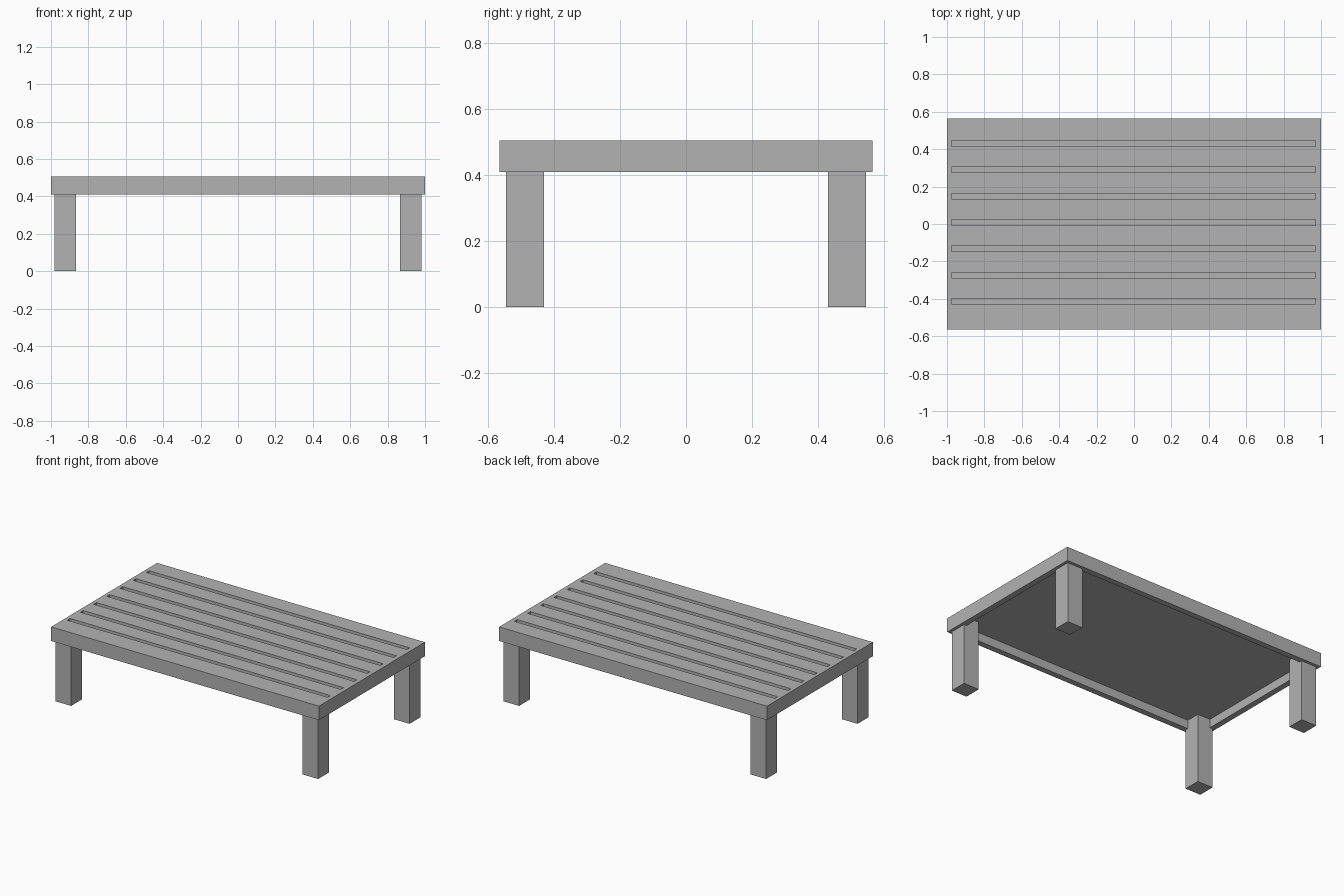
import bpy
import bmesh
from mathutils import Matrix, Vector

if "Cube" in bpy.data.objects:
    bpy.data.objects.remove(bpy.data.objects["Cube"])

wood = bpy.data.materials.new("grey")
wood.diffuse_color = (0.45, 0.45, 0.45, 1)
wood.use_nodes = True
wood.node_tree.nodes["Principled BSDF"].inputs["Base Color"].default_value = wood.diffuse_color


def boxes(name, bounds):
    """One object made of boxes, each given by its low and high corner."""
    bm = bmesh.new()
    for low, high in bounds:
        low, high = Vector(low), Vector(high)
        matrix = Matrix.Translation((low + high) / 2) @ Matrix.Diagonal((*(high - low), 1))
        bmesh.ops.create_cube(bm, size=1, matrix=matrix)
    mesh = bpy.data.meshes.new(name)
    bm.to_mesh(mesh)
    bm.free()
    mesh.materials.append(wood)
    obj = bpy.data.objects.new(name, mesh)
    bpy.context.collection.objects.link(obj)
    return obj


def cut(target, cutter):
    """Subtract the cutter from the target, then discard it."""
    mod = target.modifiers.new("cut", 'BOOLEAN')
    mod.operation = 'DIFFERENCE'
    mod.solver = 'EXACT'
    mod.object = cutter
    bpy.context.view_layer.objects.active = target
    bpy.ops.object.modifier_apply(modifier=mod.name)
    bpy.data.objects.remove(cutter)


TOP, RIM, DECK = 0.505, 0.41, 0.468      # top, apron bottom, deck underside

# Tabletop: hollowed from below to leave the apron, then slotted into slats
tabletop = boxes("tabletop", [((-1, -0.565, RIM), (1, 0.565, TOP))])
cut(tabletop, boxes("hollow", [((-0.96, -0.525, 0.3), (0.96, 0.525, DECK))]))
slots = []
for i in range(7):
    y = -0.414 + i * 0.1407
    slots.append(((-0.975, y - 0.015, DECK), (0.97, y + 0.015, 0.6)))
cut(tabletop, boxes("slots", slots))

# Four square legs, reaching up to the deck underside
for side, sx in (("left", -1), ("right", 1)):
    for end, sy in (("front", -1), ("back", 1)):
        xs = sorted((sx * 0.865, sx * 0.98))
        ys = sorted((sy * 0.43, sy * 0.545))
        boxes(f"{end}_{side}_leg", [((xs[0], ys[0], 0), (xs[1], ys[1], DECK))])
